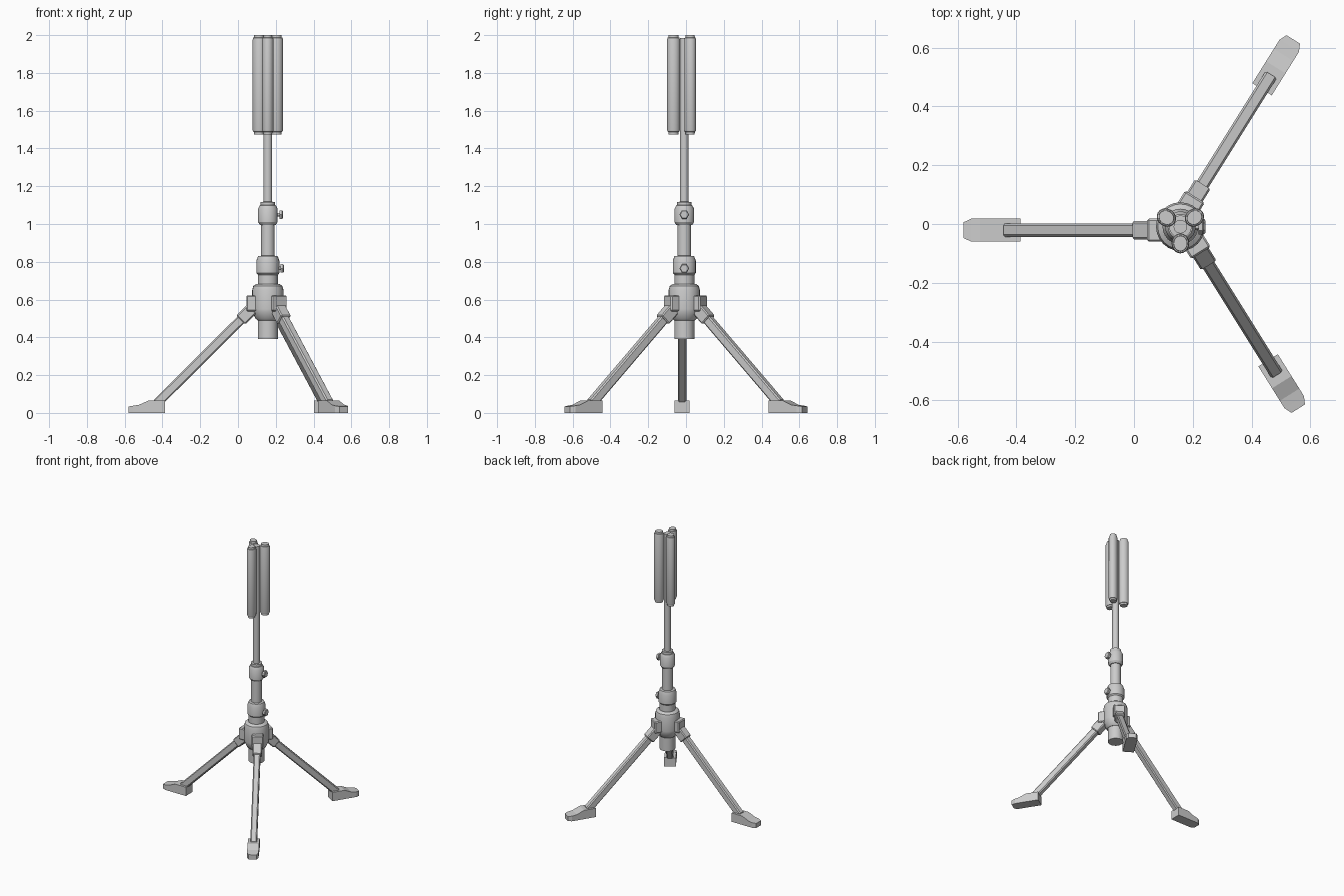
import bpy, bmesh, math
from mathutils import Matrix, Vector

if "Cube" in bpy.data.objects:
    bpy.data.objects.remove(bpy.data.objects["Cube"])

AX, AY = 0.158, -0.009          # column axis


def finish(name, bm, matrix=None, bevel=0.0, smooth=True):
    bmesh.ops.recalc_face_normals(bm, faces=bm.faces[:])
    me = bpy.data.meshes.new(name)
    if matrix:
        bm.transform(matrix)
    bm.to_mesh(me)
    bm.free()
    ob = bpy.data.objects.new(name, me)
    bpy.context.collection.objects.link(ob)
    if bevel:
        mod = ob.modifiers.new("bevel", "BEVEL")
        mod.width, mod.segments = bevel, 1
    if smooth:
        bpy.ops.object.select_all(action='DESELECT')
        ob.select_set(True)
        bpy.context.view_layer.objects.active = ob
        bpy.ops.object.shade_smooth_by_angle(angle=math.radians(30))
    return ob


def lathe(name, profile, matrix=None, sides=24, sx=1.0, sy=1.0, smooth=True):
    """Stack rings of (radius, z) and cap both ends."""
    bm = bmesh.new()
    rings = []
    for r, z in profile:
        rings.append([bm.verts.new((r * sx * math.cos(2 * math.pi * i / sides),
                                    r * sy * math.sin(2 * math.pi * i / sides), z))
                      for i in range(sides)])
    for a, b in zip(rings, rings[1:]):
        for i in range(sides):
            j = (i + 1) % sides
            bm.faces.new((a[i], a[j], b[j], b[i]))
    bm.faces.new(rings[0][::-1])
    bm.faces.new(rings[-1])
    return finish(name, bm, matrix or Matrix.Translation((AX, AY, 0)), 0, smooth)


def box(name, centre, size, matrix, tilt=0.0, bevel=0.006):
    bm = bmesh.new()
    bmesh.ops.create_cube(bm, size=1)
    m = (matrix @ Matrix.Translation(centre) @ Matrix.Rotation(tilt, 4, 'Y')
         @ Matrix.Diagonal((*size, 1)))
    return finish(name, bm, m, bevel, False)


# central column
lathe("lower_tube", [(0.053, 0.39), (0.053, 0.735)])
lathe("hub", [(0.055, 0.49), (0.066, 0.50), (0.081, 0.535), (0.083, 0.55),
              (0.083, 0.65), (0.077, 0.672), (0.062, 0.682)])
lathe("lower_clamp", [(0.05, 0.728), (0.061, 0.74), (0.061, 0.805), (0.052, 0.83), (0.036, 0.832)])
lathe("middle_tube", [(0.036, 0.80), (0.036, 1.02)])
lathe("upper_clamp", [(0.042, 0.995), (0.052, 1.01), (0.052, 1.08), (0.042, 1.099),
                      (0.038, 1.10), (0.038, 1.117), (0.022, 1.118)])
lathe("upper_tube", [(0.023, 1.09), (0.023, 1.985)])

# clamp bolts with hexagonal heads, facing +x
for name, z, end in (("lower", 0.765, 0.243), ("upper", 1.05, 0.238)):
    m = Matrix.Translation((AX, AY, z)) @ Matrix.Rotation(math.pi / 2, 4, 'Y') \
        @ Matrix.Rotation(math.pi / 2, 4, 'Z')
    e = end - AX
    lathe(name + "_bolt_stem", [(0.009, 0.04), (0.009, e - 0.01)], m, 12)
    lathe(name + "_bolt_head", [(0.026, e - 0.018), (0.026, e - 0.004), (0.021, e)],
          m, 6, smooth=False)

# three lamp heads around the top of the pole
for i, ang in enumerate((33, 147, 270)):
    m = (Matrix.Translation((AX, AY, 0)) @ Matrix.Rotation(math.radians(ang), 4, 'Z')
         @ Matrix.Translation((0.057, 0, 0)))
    lathe(f"lamp_{i + 1}", [(0.026, 1.475), (0.027, 1.488), (0.031, 1.489), (0.034, 1.498),
                            (0.034, 1.976), (0.031, 1.986), (0.027, 1.987), (0.026, 2.0)],
          m, 20, 1.0, 0.88)

# legs, built in a frame where x runs outward
SIDE = 0.012
inner, outer = Vector((0.075, SIDE, 0.56)), Vector((0.59, SIDE, 0.048))
run = outer - inner
tilt = math.atan2(-run.z, run.x)
foot_side = [(0.544, 0), (0.544, 0.065), (0.632, 0.065), (0.682, 0.043),
             (0.712, 0.038), (0.738, 0.034), (0.738, 0), (0.712, 0)]
for i, (ang, extra) in enumerate(((180, 0), (58, 0.006), (-58, 0))):
    m = Matrix.Translation((AX, AY, 0)) @ Matrix.Rotation(math.radians(ang), 4, 'Z')
    box(f"leg_{i + 1}", (inner + outer) / 2, (run.length, 0.045, 0.05), m, tilt, 0.007)
    box(f"leg_socket_{i + 1}", inner + run * 0.075, (0.085, 0.062, 0.066), m, tilt)
    box(f"hub_bracket_{i + 1}", (0.085, SIDE, 0.58), (0.056, 0.078, 0.085), m)
    # foot with a narrowed toe
    bm = bmesh.new()
    sides = []
    for s in (-1, 1):
        sides.append([bm.verts.new((x + (extra if x > 0.7 else 0),
                                    SIDE + s * (0.027 if x > 0.73 else 0.039), z))
                      for x, z in foot_side])
    n = len(foot_side)
    # the toe tapers, so each side is a flat body face plus a flat toe face
    for v in sides:
        bm.faces.new([v[k] for k in (0, 1, 2, 3, 4, 7)])
        bm.faces.new([v[k] for k in (4, 5, 6, 7)])
    for k in range(n):
        j = (k + 1) % n
        bm.faces.new((sides[0][k], sides[0][j], sides[1][j], sides[1][k]))
    finish(f"foot_{i + 1}", bm, m, 0, False)
